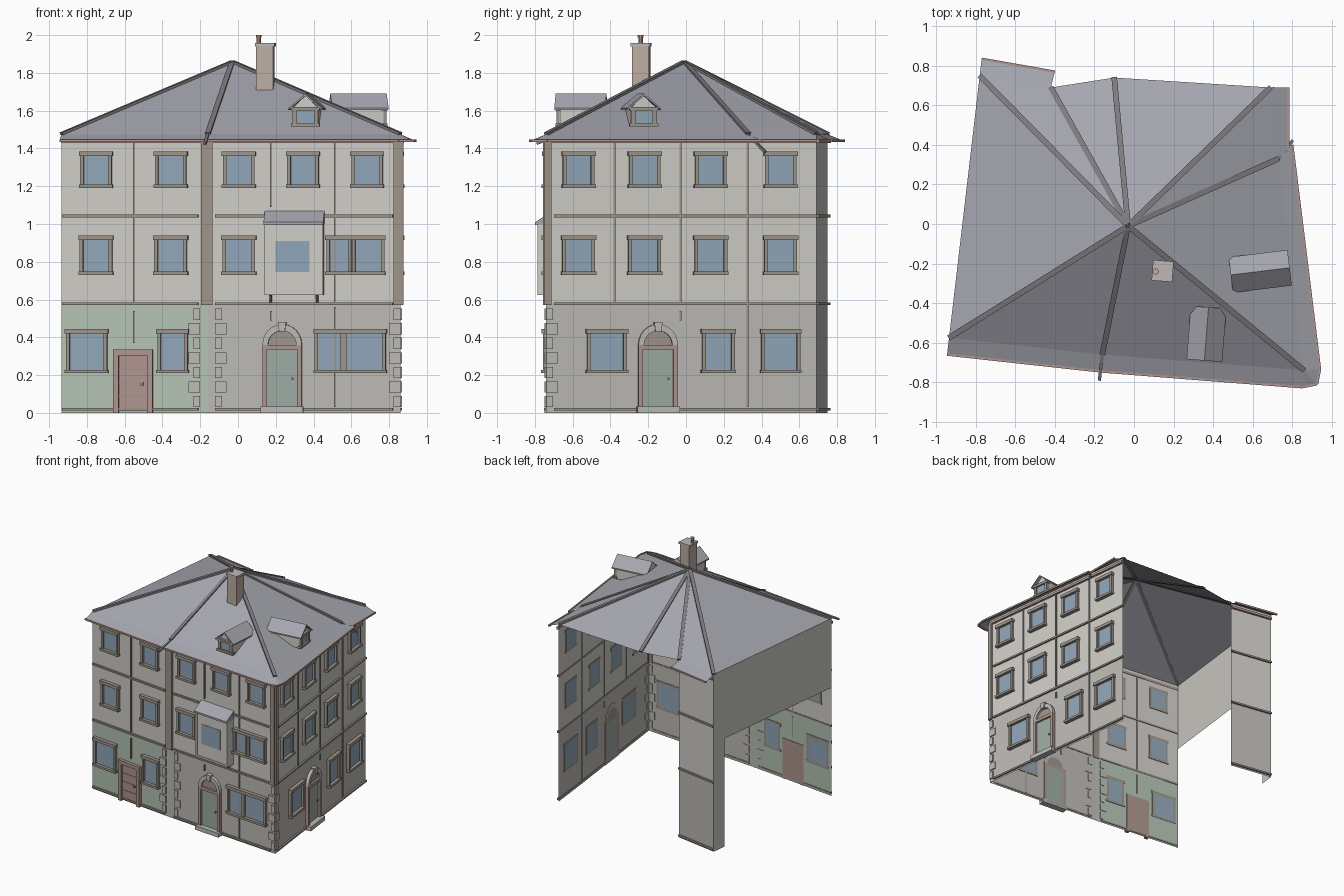
import bpy, bmesh, math
from mathutils import Vector, Matrix

if "Cube" in bpy.data.objects:
    bpy.data.objects.remove(bpy.data.objects["Cube"])

COL = dict(plaster=(.62, .61, .57), stone=(.5, .49, .46), green=(.45, .54, .45), slate=(.38, .38, .43),
           ridge=(.2, .2, .21), trim=(.34, .30, .25), glass=(.28, .38, .48), door=(.33, .41, .37),
           wood=(.42, .30, .27), brick=(.5, .42, .36), clay=(.6, .38, .27))
parts = {}


def mesh(name, color):
    return parts.setdefault(name, (bmesh.new(), color))[0]


def poly(name, color, pts):
    bm = mesh(name, color)
    bm.faces.new([bm.verts.new(p) for p in pts])


def loft(name, color, ring0, ring1):
    # closed solid between two matching outlines
    bm = mesh(name, color)
    a = [bm.verts.new(p) for p in ring0]
    b = [bm.verts.new(p) for p in ring1]
    n = len(a)
    faces = [bm.faces.new(a[::-1]), bm.faces.new(b)]
    for i in range(n):
        j = (i + 1) % n
        faces.append(bm.faces.new((a[i], a[j], b[j], b[i])))
    bmesh.ops.recalc_face_normals(bm, faces=faces)


def beam(name, color, p, q, w, h):
    p, q = Vector(p), Vector(q)
    s = (q - p).cross(Vector((0, 0, 1))).normalized() * w / 2
    u = s.cross(q - p).normalized() * h / 2
    loft(name, color, *[[e - s - u, e + s - u, e + s + u, e - s + u] for e in (p, q)])


class Facade:
    # plane from P to Q; w = world x (or y) along it, d = distance outward
    def __init__(self, P, Q, axis):
        self.P, self.Q, self.a = Vector(P), Vector(Q), axis
        v = (self.Q - self.P).normalized()
        self.n = Vector((v.y, -v.x))

    def at(self, w, d, z):
        t = (w - self.P[self.a]) / (self.Q[self.a] - self.P[self.a])
        p = self.P.lerp(self.Q, t) + self.n * d
        return Vector((p.x, p.y, z))

    def prism(self, name, color, prof, d0, d1):
        loft(name, color, *[[self.at(w, d, z) for w, z in prof] for d in (d0, d1)])

    def box(self, name, color, w0, w1, z0, z1, d1, d0=-.004):
        self.prism(name, color, [(w0, z0), (w1, z0), (w1, z1), (w0, z1)], d0, d1)

    def sheet(self, name, color, z0, z1, t0=0, t1=1):
        a, b = self.P.lerp(self.Q, t0), self.P.lerp(self.Q, t1)
        poly(name, color, [(*a, z0), (*b, z0), (*b, z1), (*a, z1)])

    def window(self, c, z0, z1, g=.065, f=.018):
        # glass, jambs, lintel and sill
        self.box('window_glass', 'glass', c - g, c + g, z0 + f, z1 - f, .006)
        for s in (-1, 1):
            e = sorted((c + s * g, c + s * (g + f)))
            self.box('window_frames', 'trim', *e, z0, z1, .022)
        o = g + f + .006
        self.box('window_frames', 'trim', c - o, c + o, z1 - .026, z1, .03)
        self.box('window_frames', 'trim', c - o, c + o, z0, z0 + .018, .032)

    def arched_door(self, c):
        arc = lambda r, rz: [(c + r * math.cos(math.pi * i / 12), .36 + rz * math.sin(math.pi * i / 12))
                             for i in range(13)]
        self.box('arched_door', 'door', c - .08, c + .08, .03, .335, .008)
        self.box('door_frame', 'wood', c - .08, c + .08, .335, .36, .025)
        for s in (-1, 1):
            self.box('door_frame', 'wood', *sorted((c + s * .08, c + s * .104)), .03, .36, .025)
        self.prism('door_fanlight', 'trim', arc(.075, .075), -.004, .008)
        o, i = arc(.104, .11), arc(.075, .075)
        for k in range(12):
            self.prism('door_arch', 'stone', [o[k], o[k + 1], i[k + 1], i[k]], -.004, .025)
        self.prism('door_arch', 'stone', [(c - .015, .43), (c + .015, .43), (c + .022, .48), (c - .022, .48)], 0, .035)
        self.box('door_step', 'stone', c - .113, c + .113, 0, .035, .05)
        self.box('door_knob', 'trim', c + .05, c + .06, .175, .187, .02)

    def bands(self, w0, w1, levels=(.02, .578, 1.042)):
        for z in levels:
            self.box('string_courses', 'trim', w0, w1, z - .007, z + .007, .014)

    def seam(self, w, z0, z1):
        self.box('wall_seams', 'trim', w - .005, w + .005, z0, z1, .008)

    def quoins(self, w, s):
        for k in range(7):
            r = .06 if k % 2 else .035
            self.box('quoins', 'stone', *sorted((w, w + s * r)), .03 + k * .077, .09 + k * .077, .009)

    def dormer(self, c, z, back):
        f = -.035
        self.prism('dormer_body', 'plaster', [(c - .068, z), (c + .068, z), (c + .068, z + .1), (c, z + .165),
                                             (c - .068, z + .1)], back, f)
        for s in (-1, 1):
            self.prism('dormer_roof', 'slate', [(c, z + .175), (c + s * .09, z + .098), (c + s * .09, z + .088),
                                               (c, z + .163)], back, f + .025)
            self.box('dormer_frame', 'trim', *sorted((c + s * .045, c + s * .068)), z, z + .1, f + .015, f - .01)
        for a, b in ((0, .018), (.085, .105)):
            self.box('dormer_frame', 'trim', c - .076, c + .076, z + a, z + b, f + .02, f - .01)
        self.box('dormer_glass', 'glass', c - .045, c + .045, z + .018, z + .085, f + .005, f - .01)


# plan outline, anticlockwise
A, M, B, C = (-.935, -.575), (-.16, -.66), (.86, -.74), (.73, .33)
D, E, F, G = (.69, .69), (-.1, .74), (-.42, .69), (-.78, .75)
fl, fr = Facade(A, M, 0), Facade(M, B, 0)
r1, r2 = Facade(B, C, 1), Facade(C, D, 1)
bk, lt = Facade(F, G, 0), Facade(G, A, 1)
TOP = 1.475

# walls
for wall, c in ((fl, 'green'), (fr, 'stone'), (r1, 'stone'), (r2, 'stone'), (bk, 'stone')):
    wall.sheet('ground_wall_' + c, c, 0, .578)
    wall.sheet('upper_wall', 'plaster', .578, TOP)
lt.sheet('upper_wall', 'plaster', 0, TOP, 0, .09)
lt.sheet('upper_wall', 'plaster', .9, TOP, .09, 1)

# roof skin and hip ribs
apex = (-.03, -.01, 1.86)
ring = [A, M, B, C, D, E, F, G]
for i, p in enumerate(ring):
    poly('roof', 'slate', [(*p, TOP), (*ring[(i + 1) % 8], TOP), apex])
    beam('roof_ribs', 'ridge', (*p, TOP + .003), apex, .028, .014)

# overhanging eaves with gutters
EZ = 1.44
eaves = [(A, M, (-.945, -.66), (-.17, -.745)), (M, B, (-.17, -.745), (.85, -.825)),
         (B, B, (.85, -.825), (.925, -.81)), (B, B, (.925, -.81), (.94, -.735)),
         (B, C, (.94, -.735), (.80, .40)), (C, D, (.78, .36), (.78, .69)), (F, G, (-.40, .77), (-.77, .835))]
for p, q, o, r in eaves:
    pts = [(*o, EZ), (*r, EZ), (*q, TOP)] + ([(*p, TOP)] if p != q else [])
    poly('eaves', 'slate', pts)
    beam('gutter', 'wood', (*o, EZ), (*r, EZ), .012, .014)
beam('roof_ribs', 'ridge', (*M, TOP), (-.175, -.79, 1.425), .016, .012)
beam('roof_ribs', 'ridge', (*C, TOP), (.80, .42, 1.38), .016, .012)
for w, a, b in ((fl, -.935, -.16), (fr, -.16, .86), (r1, -.74, .33), (r2, .33, .69), (bk, -.42, -.78)):
    w.box('cornice', 'wood', a, b, 1.43, 1.45, .018)

# bands, seams and pilasters
fl.bands(-.93, -.21)
fr.bands(-.12, .82)
r1.bands(-.70, .33)
r2.bands(.33, .69)
bk.bands(-.42, -.78)
for w, x, z0, z1 in ((fl, -.55, .585, 1.43), (fl, -.55, .37, .54), (fr, .175, 1.09, 1.43), (fr, .515, .585, 1.43),
                     (fr, .175, .49, .54), (fr, .515, .03, .56), (r1, -.38, .585, 1.43), (r1, -.03, .585, 1.43),
                     (r1, -.03, .49, .54), (r1, .325, .03, 1.43)):
    w.seam(x, z0, z1)
fl.box('pilasters', 'trim', -.195, -.16, .57, 1.44, .016)
fr.box('pilasters', 'trim', -.16, -.135, .57, 1.44, .016)
fr.box('pilasters', 'trim', .825, .864, .57, 1.44, .016)
r1.box('pilasters', 'trim', -.75, -.715, .57, 1.44, .016)
fl.quoins(-.20, -1)
fr.quoins(-.12, 1)
fr.quoins(.86, -1)
r1.quoins(-.74, 1)

# windows on the upper floors
for w, top, mid in ((fl, (-.75, -.355), (-.75, -.355)), (fr, (.005, .345, .685), (.005, .535, .69)),
                    (r1, (-.57, -.22, .13), (-.57, -.22, .13)), (r2, (.5,), (.5,))):
    for c in top:
        w.window(c, 1.19, 1.385)
    for c in mid:
        w.window(c, .73, .94, .048 if c == .535 else .068)

# ground floor openings
for w, c, g in ((fl, -.80, .09), (fl, -.345, .062), (fr, .485, .06), (fr, .67, .095),
                (r1, -.42, .087), (r1, .17, .068), (r2, .5, .085)):
    w.window(c, .21, .445, g)
fr.arched_door(.235)
r1.arched_door(-.15)

# plank door
fl.box('plank_door', 'wood', -.63, -.48, .01, .31, .01)
for z in (.09, .16, .23):
    fl.box('plank_door_rails', 'trim', -.63, -.48, z - .003, z + .003, .013)
for a, b, z in ((-.66, -.63, 0), (-.48, -.45, 0), (-.63, -.48, .305)):
    fl.box('door_frame', 'wood', a, b, z, .335, .026)
fl.box('door_knob', 'trim', -.515, -.5, .145, .16, .02)

# bay window with sloping roof and brackets
fr.box('bay_body', 'plaster', .155, .445, .635, 1.0, .07)
for a, b, z0, z1 in ((.145, .16, .63, 1.0), (.44, .455, .63, 1.0), (.145, .455, .625, .64)):
    fr.box('bay_trim', 'plaster', a, b, z0, z1, .077)
fr.box('bay_glass', 'glass', .205, .385, .745, .91, .073)
loft('bay_roof', 'slate', *[[fr.at(x, d, z) for d, z in ((-.004, 1.0), (.09, .995), (.09, 1.01), (-.004, 1.072))]
                            for x in (.142, .458)])
for x in (.175, .42):
    loft('bay_brackets', 'trim', *[[fr.at(v, d, z) for d, z in ((0, .575), (.06, .63), (0, .63))]
                                   for v in (x - .006, x + .006)])

# dormers
fr.dormer(.355, 1.515, -.28)
r1.dormer(-.22, 1.515, -.31)

# chimney with cap and pot
fr.box('chimney', 'brick', .065, .155, 1.69, 1.945, -.40, -.49)
fr.box('chimney_cap', 'stone', .058, .162, 1.94, 1.957, -.393, -.497)
pot = mesh('chimney_pot', 'clay')
for r, z0, z1 in ((.012, 1.95, 1.99), (.016, 1.988, 2.0)):
    bmesh.ops.create_cone(pot, cap_ends=True, segments=10, radius1=r, radius2=r, depth=z1 - z0,
                          matrix=Matrix.Translation((.11, -.24, (z0 + z1) / 2)))

# turn every part into an object
for name, (bm, color) in parts.items():
    me = bpy.data.meshes.new(name)
    bm.to_mesh(me)
    bm.free()
    mat = bpy.data.materials.get(color) or bpy.data.materials.new(color)
    mat.diffuse_color = (*COL[color], 1)
    mat.use_nodes = True
    mat.node_tree.nodes["Principled BSDF"].inputs["Base Color"].default_value = mat.diffuse_color
    me.materials.append(mat)
    bpy.context.collection.objects.link(bpy.data.objects.new(name, me))
